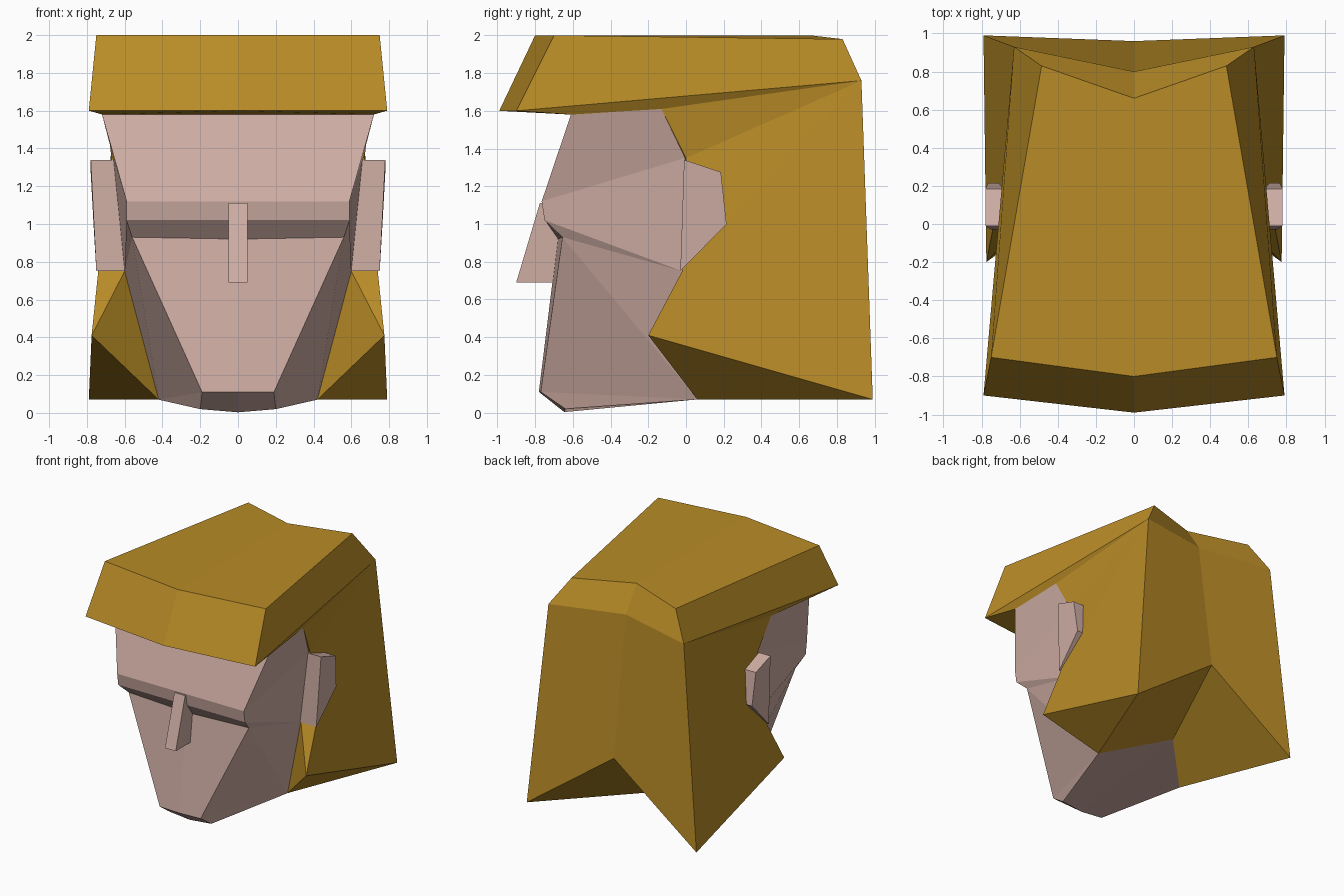
import bpy, bmesh

if "Cube" in bpy.data.objects:
    bpy.data.objects.remove(bpy.data.objects["Cube"])


def material(name, color):
    m = bpy.data.materials.new(name)
    m.diffuse_color = (*color, 1)
    m.use_nodes = True
    m.node_tree.nodes["Principled BSDF"].inputs["Base Color"].default_value = m.diffuse_color
    return m


SKIN = material("skin", (0.62, 0.42, 0.37))
HAIR = material("hair", (0.48, 0.26, 0.02))


def half_shell(name, pts, faces, mat):
    """Build the right half from named points, then mirror it across x = 0."""
    bm = bmesh.new()
    v = {k: bm.verts.new(p) for k, p in pts.items()}
    for f in faces:
        bm.faces.new([v[k] for k in f.split()])
    bmesh.ops.recalc_face_normals(bm, faces=bm.faces)
    me = bpy.data.meshes.new(name)
    bm.to_mesh(me)
    bm.free()
    me.materials.append(mat)
    ob = bpy.data.objects.new(name, me)
    bpy.context.collection.objects.link(ob)
    mod = ob.modifiers.new("mirror", 'MIRROR')
    mod.merge_threshold = 0.002
    return ob


def prism(name, inner, outer, mat):
    """Closed solid between two matching outlines."""
    bm = bmesh.new()
    a = [bm.verts.new(p) for p in inner]
    b = [bm.verts.new(p) for p in outer]
    n = len(a)
    bm.faces.new(a)
    bm.faces.new(b)
    for i in range(n):
        j = (i + 1) % n
        bm.faces.new((a[i], a[j], b[j], b[i]))
    bmesh.ops.recalc_face_normals(bm, faces=bm.faces)
    me = bpy.data.meshes.new(name)
    bm.to_mesh(me)
    bm.free()
    me.materials.append(mat)
    ob = bpy.data.objects.new(name, me)
    bpy.context.collection.objects.link(ob)
    return ob


# points where the face and the hair meet
shared = dict(
    hairline_mid=(0, -.61, 1.58), hairline=(.72, -.61, 1.58),
    temple=(.70, -.13, 1.61), ear_top=(.66, -.005, 1.35),
    ear_low=(.60, -.02, .75), jaw=(.42, .06, .07), neck=(0, .48, .17))

# face
half_shell("face", dict(
    shared,
    brow_mid=(0, -.765, 1.12), brow=(.59, -.765, 1.12),
    lid_mid=(0, -.75, 1.02), lid=(.59, -.75, 1.02),
    cheek_mid=(0, -.68, .92), cheek=(.56, -.655, .93),
    chin_mid=(0, -.78, .11), chin=(.19, -.77, .11),
    under_mid=(0, -.645, .003), under=(.20, -.64, .02)), [
    "hairline_mid hairline brow brow_mid",
    "brow_mid brow lid lid_mid",
    "lid_mid lid cheek cheek_mid",
    "cheek_mid cheek chin chin_mid",
    "chin_mid chin under under_mid",
    "under_mid under jaw neck",
    "hairline temple ear_top brow",
    "brow ear_top ear_low lid",
    "lid ear_low cheek",
    "cheek ear_low jaw",
    "cheek jaw chin",
    "chin jaw under"], SKIN)

# hair, with fringe, side locks and split back
half_shell("hair", dict(
    shared,
    front_mid=(0, -.80, 2), front=(.75, -.70, 2),
    fringe_mid=(0, -.99, 1.6), fringe=(.79, -.90, 1.6),
    crown_mid=(0, .66, 2), crown=(.485, .83, 1.98),
    back_mid=(0, .80, 1.79), back=(.63, .93, 1.76),
    tail_mid=(0, .96, .64), tail=(.79, .99, .07),
    side_top=(.67, 0, 1.35), side_low=(.74, -.02, .75),
    lock=(.775, -.20, .41)), [
    "front_mid front crown crown_mid",
    "front_mid front fringe fringe_mid",
    "fringe_mid fringe hairline hairline_mid",
    "crown_mid crown back back_mid",
    "back_mid back tail tail_mid",
    "front fringe back crown",
    "fringe hairline temple back",
    "back temple side_top",
    "back side_top side_low",
    "back side_low lock",
    "back lock tail",
    "temple side_top ear_top",
    "ear_top side_top side_low ear_low",
    "ear_low side_low lock",
    "ear_low lock jaw",
    "lock tail jaw",
    "tail tail_mid neck jaw"], HAIR)

# nose
nose = [(-.775, 1.11), (-.90, .69), (-.66, .69), (-.66, 1.11)]
prism("nose", [(-.05, y, z) for y, z in nose],
      [(.05, y, z) for y, z in nose], SKIN)

# ears
ear = [(-.01, 1.34), (.185, 1.275), (.215, 1.0), (-.03, .75)]
for side, s in (("right", 1), ("left", -1)):
    prism(side + "_ear", [(s * .58, y, z) for y, z in ear],
          [(s * (.75 + .03 * (z - .75) / .5 if z < 1.25 else .78), y, z)
           for y, z in ear], SKIN)
